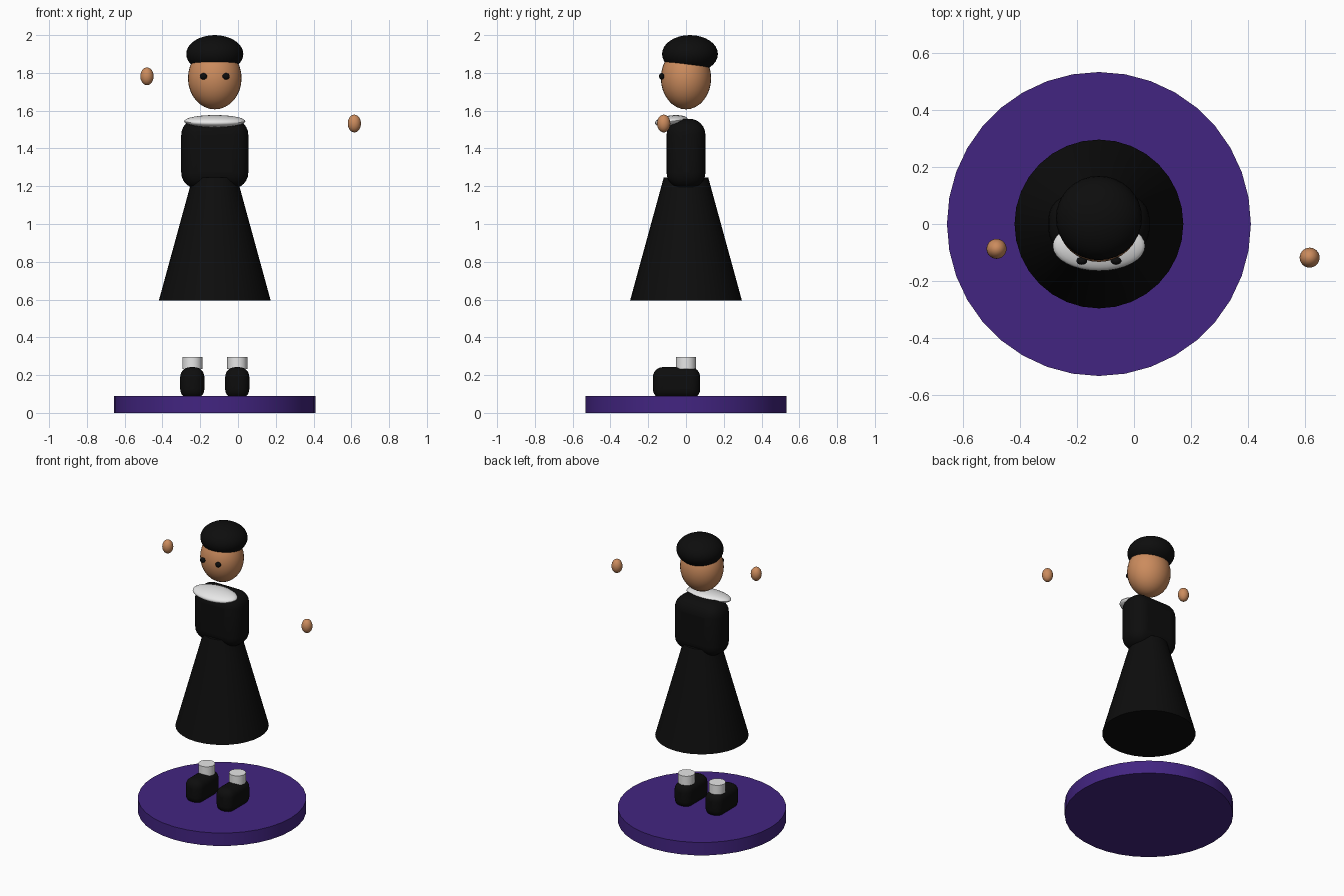
import bpy
import math

cube = bpy.data.objects.get("Cube")
if cube:
    bpy.data.objects.remove(cube, do_unlink=True)

CX = -0.123  # centre line of the figure


def material(name, r, g, b):
    mat = bpy.data.materials.new(name)
    mat.use_nodes = True
    mat.diffuse_color = (r, g, b, 1)
    bsdf = next(n for n in mat.node_tree.nodes if n.type == 'BSDF_PRINCIPLED')
    bsdf.inputs["Base Color"].default_value = (r, g, b, 1)
    return mat


purple = material("purple", 0.055, 0.018, 0.22)
black = material("black", 0.004, 0.004, 0.004)
white = material("white", 0.8, 0.8, 0.8)
skin = material("skin", 0.6, 0.26, 0.11)


def finish(name, mat):
    ob = bpy.context.object
    ob.name = name
    ob.data.materials.append(mat)
    bpy.ops.object.transform_apply(location=False, rotation=True, scale=True)
    bpy.ops.object.shade_smooth_by_angle(angle=math.radians(40))
    return ob


def ellipsoid(name, mat, loc, radii, tilt=0):
    bpy.ops.mesh.primitive_uv_sphere_add(segments=32, ring_count=16, radius=1,
                                         location=loc, rotation=(tilt, 0, 0))
    bpy.context.object.scale = radii
    return finish(name, mat)


def frustum(name, mat, x, bottom, top, r1, r2, sides=32):
    bpy.ops.mesh.primitive_cone_add(vertices=sides, radius1=r1, radius2=r2,
                                    depth=top - bottom,
                                    location=(x, 0, (bottom + top) / 2))
    return finish(name, mat)


def rounded_box(name, mat, loc, size, bevel):
    bpy.ops.mesh.primitive_cube_add(size=1, location=loc)
    bpy.context.object.scale = size
    ob = finish(name, mat)
    mod = ob.modifiers.new("rounding", 'BEVEL')
    mod.width = bevel
    mod.segments = 6
    return ob


# Stand
frustum("stand", purple, CX, 0, 0.09, 0.533, 0.533, 36)

# Shoes, socks and eyes, one per side
for side, s in (("left", 1), ("right", -1)):
    foot_x = CX + s * 0.119
    rounded_box(side + "_shoe", black, (foot_x, -0.05, 0.158),
                (0.128, 0.25, 0.168), 0.052)
    frustum(side + "_sock", white, foot_x, 0.232, 0.297, 0.053, 0.053)
    ellipsoid(side + "_eye", black, (CX + s * 0.06, -0.129, 1.782),
              (0.019, 0.014, 0.017))

# Robe
frustum("skirt", black, CX, 0.595, 1.245, 0.296, 0.118)
rounded_box("torso", black, (CX, 0, 1.372), (0.355, 0.206, 0.37), 0.085)
ellipsoid("collar", white, (CX, -0.077, 1.544), (0.162, 0.088, 0.031), 0.12)

# Head and hair
ellipsoid("head", skin, (CX, 0, 1.772), (0.142, 0.133, 0.165))
ellipsoid("hair", black, (CX, 0.021, 1.9), (0.151, 0.148, 0.1))

# Floating hands
ellipsoid("right_hand", skin, (-0.482, -0.087, 1.782), (0.035, 0.035, 0.047))
ellipsoid("left_hand", skin, (0.616, -0.118, 1.532), (0.035, 0.035, 0.047))
